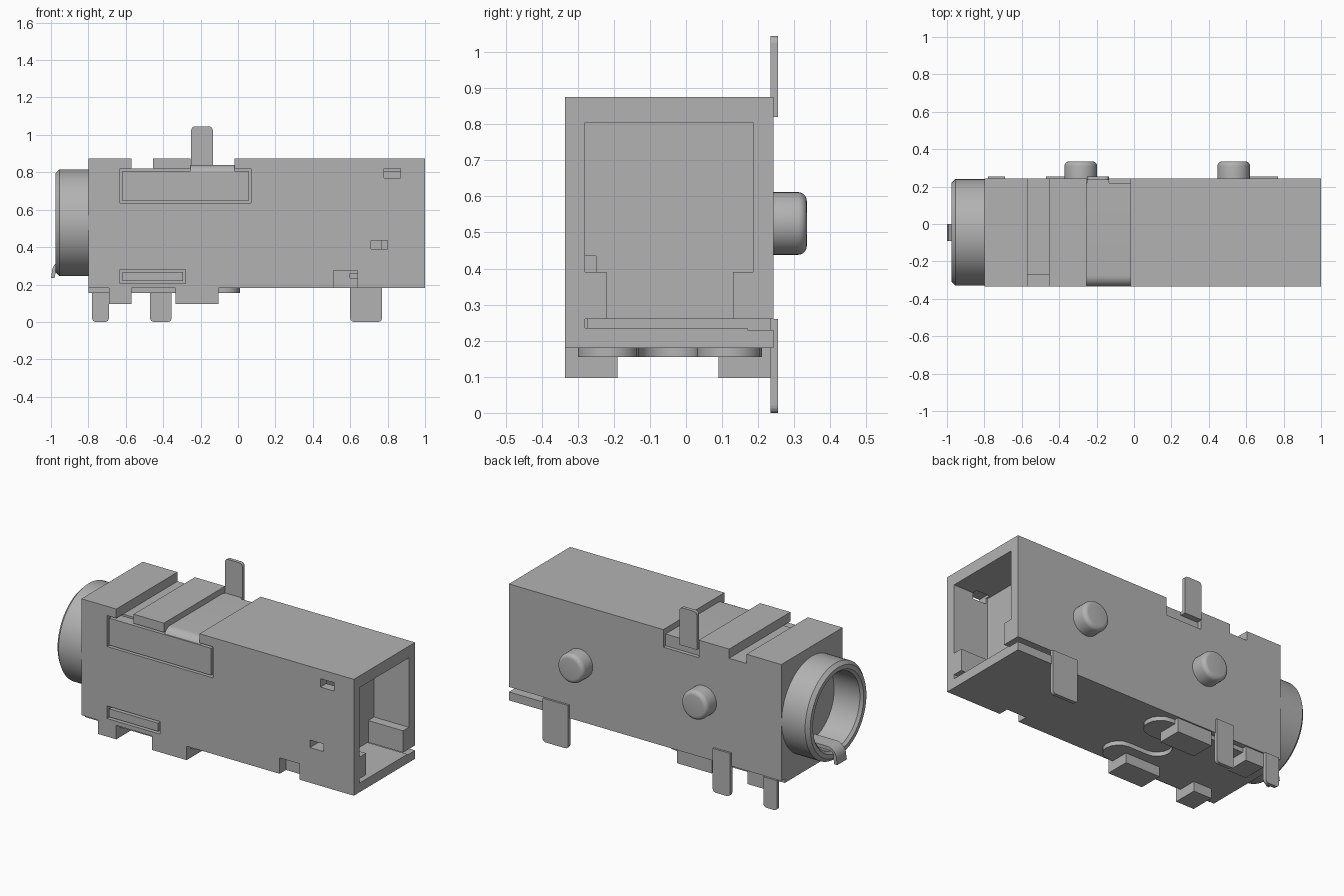
import bpy, bmesh, math

cube = bpy.data.objects.get("Cube")
if cube:
    bpy.data.objects.remove(cube, do_unlink=True)

grey = bpy.data.materials.new("neutral_grey")
grey.use_nodes = True
colour = (0.45, 0.45, 0.45, 1)
grey.diffuse_color = colour
grey.node_tree.nodes["Principled BSDF"].inputs["Base Color"].default_value = colour

FRONT, BACK, LOW, HIGH = -0.335, 0.243, 0.18, 0.875
AXIS_Y, AXIS_Z = -0.045, 0.53


def finish(name, bm):
    bmesh.ops.recalc_face_normals(bm, faces=bm.faces[:])
    mesh = bpy.data.meshes.new(name)
    bm.to_mesh(mesh)
    bm.free()
    mesh.materials.append(grey)
    obj = bpy.data.objects.new(name, mesh)
    bpy.context.collection.objects.link(obj)
    return obj


def prism(name, points, axis, lo, hi):
    """Extrude a 2D outline along an axis; points use the other two axes in order."""
    bm = bmesh.new()
    place = lambda p, t: list(p[:axis]) + [t] + list(p[axis:])
    face = bm.faces.new([bm.verts.new(place(p, lo)) for p in points])
    out = bmesh.ops.extrude_face_region(bm, geom=[face])
    shift = [0, 0, 0]
    shift[axis] = hi - lo
    bmesh.ops.translate(bm, vec=shift, verts=[v for v in out["geom"] if isinstance(v, bmesh.types.BMVert)])
    return finish(name, bm)


def box(name, x, y, z):
    return prism(name, [(x[0], y[0]), (x[1], y[0]), (x[1], y[1]), (x[0], y[1])], 2, *z)


def lathe(name, profile, axis, centre, steps=64):
    """Revolve (position, radius) pairs about a line along x (0) or y (1)."""
    bm = bmesh.new()
    rings = []
    for t, r in profile:
        ring = []
        for i in range(steps):
            a = 2 * math.pi * i / steps
            p = [centre[0] + r * math.cos(a), centre[1] + r * math.sin(a)]
            p.insert(axis, t)
            ring.append(bm.verts.new(p))
        rings.append(ring)
    for a, b in zip(rings, rings[1:]):
        for i in range(steps):
            j = (i + 1) % steps
            bm.faces.new((a[i], a[j], b[j], b[i]))
    bm.faces.new(rings[0])
    bm.faces.new(rings[-1])
    return finish(name, bm)


def cut(target, cutter):
    mod = target.modifiers.new(cutter.name, "BOOLEAN")
    mod.operation, mod.solver, mod.object = "DIFFERENCE", "EXACT", cutter
    bpy.context.view_layer.objects.active = target
    bpy.ops.object.modifier_apply(modifier=mod.name)
    bpy.data.objects.remove(cutter, do_unlink=True)


def smooth(obj):
    bpy.ops.object.select_all(action="DESELECT")
    obj.select_set(True)
    bpy.context.view_layer.objects.active = obj
    bpy.ops.object.shade_smooth_by_angle(angle=math.radians(35))


def arc(cx, cy, r, a0, a1, steps=8):
    return [(cx + r * math.cos(math.radians(a0 + (a1 - a0) * i / steps)),
             cy + r * math.sin(math.radians(a0 + (a1 - a0) * i / steps))) for i in range(steps + 1)]


def pin(name, x, z, tip_up=False):
    """Flat solder pin with a rounded tip."""
    r = 0.02
    if tip_up:
        pts = [(x[0], z[0]), (x[1], z[0])] + arc(x[1] - r, z[1] - r, r, 0, 90, 4) + arc(x[0] + r, z[1] - r, r, 90, 180, 4)
    else:
        pts = [(x[1], z[1]), (x[0], z[1])] + arc(x[0] + r, z[0] + r, r, 180, 270, 4) + arc(x[1] - r, z[0] + r, r, 270, 360, 4)
    return prism(name, pts, 1, 0.234, 0.255)


# Housing and its openings
housing = box("housing", (-0.8, 1), (FRONT, BACK), (LOW, HIGH))
cavity = [(-0.28, 0.805), (-0.28, 0.39), (-0.22, 0.39), (-0.22, 0.245), (0.13, 0.245),
          (0.13, 0.39), (0.185, 0.39), (0.185, 0.805)]
cut(housing, prism("cavity", cavity, 0, 0.77, 1.1))
for name, x, y, z in (
        ("end_slot", (0.6, 1.1), (-0.28, 0.175), (0.235, 0.26)),
        ("side_slot", (0.6, 1.1), (0.17, 0.4), (0.23, 0.26)),
        ("top_groove", (-0.57, -0.455), (-0.5, 0.4), (0.82, 1)),
        ("strip_channel", (-0.255, -0.02), (-0.5, 0.4), (0.77, 1)),
        ("panel_recess", (-0.63, 0.07), (-0.5, -0.27), (0.635, 0.82)),
        ("lower_recess", (-0.63, -0.28), (-0.5, -0.28), (0.205, 0.28)),
        ("upper_window", (0.78, 0.87), (-0.5, -0.25), (0.77, 0.82)),
        ("lower_window", (0.71, 0.8), (-0.5, -0.25), (0.39, 0.435)),
        ("base_notch", (0.51, 0.64), (-0.5, -0.275), (0.1, 0.275))):
    cut(housing, box(name, x, y, z))

# Round socket with chamfered mouth
socket = lathe("socket_barrel", [(-0.79, 0.285), (-0.955, 0.285), (-0.975, 0.265), (-0.975, 0.24),
                                 (-0.96, 0.225), (-0.77, 0.225)], 0, (AXIS_Y, AXIS_Z))
cut(housing, lathe("bore", [(-0.9, 0.225), (-0.76, 0.225)], 0, (AXIS_Y, AXIS_Z)))
smooth(socket)

# Curled contact at the socket mouth
curl = [(-0.77, 0.33), (-0.93, 0.33)] + arc(-0.93, 0.265, 0.065, 90, 180) + [(-1, 0.235), (-0.98, 0.235)]
curl += arc(-0.93, 0.265, 0.045, 180, 90) + [(-0.77, 0.31)]
smooth(prism("mouth_contact", curl, 1, -0.09, 0.0))

# Panels set into the front recesses
box("front_panel", (-0.617, 0.057), (FRONT, -0.26), (0.647, 0.808))
box("lower_panel", (-0.617, -0.293), (FRONT, -0.27), (0.218, 0.267))

# Contact strip folded over the top front edge
fold = [(0.22, 0.77), (0.22, 0.84)] + arc(FRONT + 0.06, 0.78, 0.06, 90, 180) + [(FRONT, 0.77)]
smooth(prism("top_contact_strip", fold, 0, -0.255, -0.02))
box("strip_tab", (-0.25, -0.135), (0.21, 0.245), (0.82, 0.84))

# Solder pins along the back
pin("top_pin", (-0.25, -0.135), (0.82, 1.045), True)
for name, x, top in (("outer_pin", (-0.78, -0.69), 0.18), ("middle_pin", (-0.47, -0.355), 0.26),
                     ("inner_pin", (0.6, 0.77), 0.26)):
    pin(name, x, (0.0, top))

# Locating pegs on the back
for i, x in enumerate((-0.285, 0.533)):
    edge = [(BACK + 0.067 + s, 0.062 + c) for c, s in arc(0, 0, 0.025, 0, 90, 5)]
    smooth(lathe(f"locating_peg_{i + 1}", [(BACK - 0.01, 0.087)] + edge, 1, (x, AXIS_Z - 0.005), 40))

# Raised base plate with two round lobes and a rounded bay between them
base = [(-0.8, -0.3)] + arc(-0.075, -0.215, 0.085, -90, 90) + arc(-0.2, -0.05, 0.08, 270, 90)
base += arc(-0.08, 0.12, 0.09, -90, 90) + [(-0.8, 0.21)]
smooth(prism("base_plate", base, 2, 0.155, 0.185))

# Standoff feet
for side, y in (("front", (FRONT, -0.19)), ("back", (0.09, 0.235))):
    box(f"{side}_outer_foot", (-0.69, -0.57), y, (0.097, 0.185))
    box(f"{side}_inner_foot", (-0.335, -0.105), y, (0.097, 0.185))
